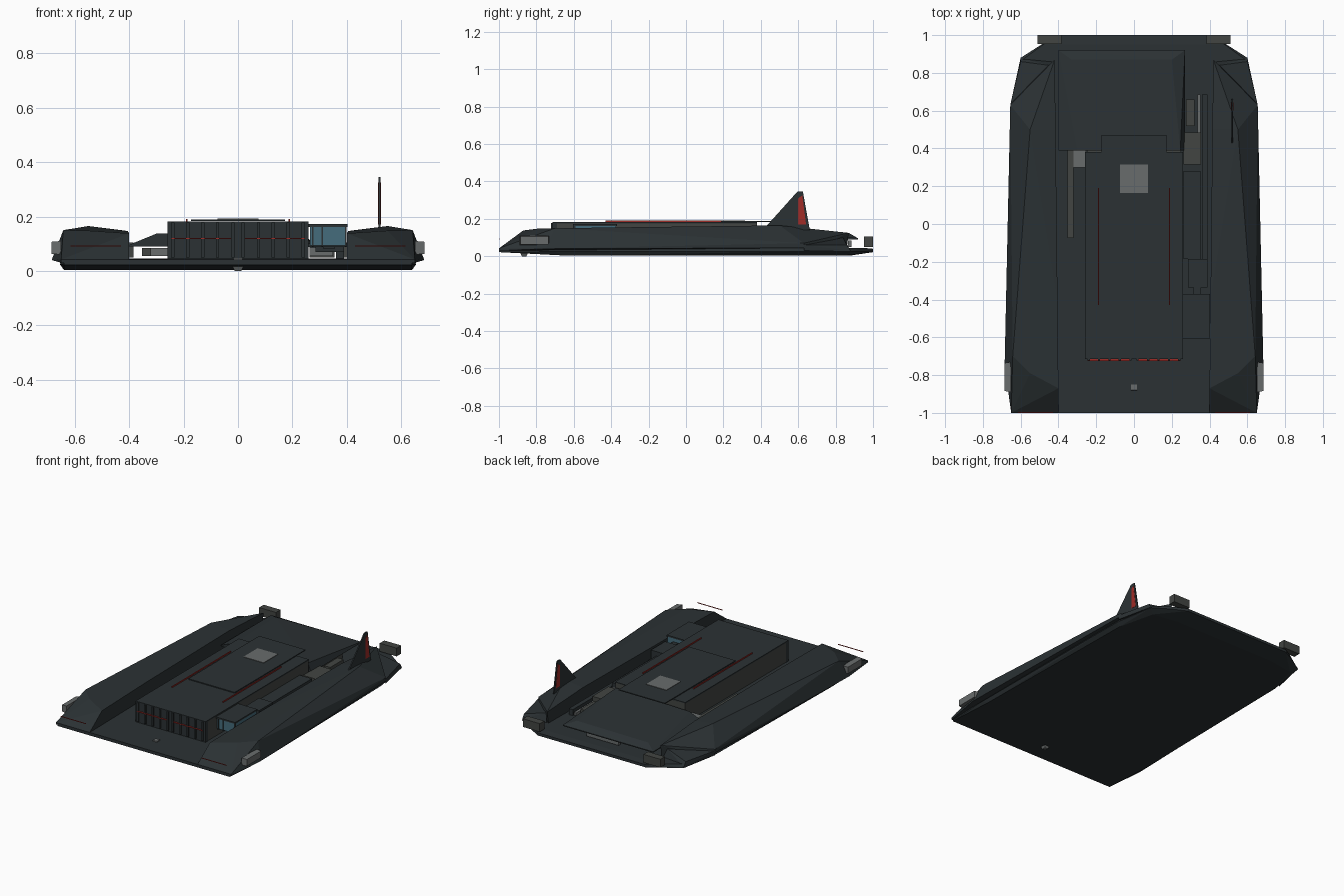
import bpy, bmesh
from mathutils import Vector


def mat(name, rgb):
    m = bpy.data.materials.new(name)
    m.diffuse_color = (*rgb, 1)
    return m


DARK = mat("dark_plating", (0.024, 0.031, 0.034))
GREY = mat("grey_metal", (0.055, 0.06, 0.055))
LIGHT = mat("light_metal", (0.14, 0.15, 0.15))
RED = mat("red_light", (0.35, 0.025, 0.02))
GLASS = mat("blue_glass", (0.06, 0.15, 0.2))


def finish(bm, name, material):
    bmesh.ops.recalc_face_normals(bm, faces=bm.faces)
    me = bpy.data.meshes.new(name)
    bm.to_mesh(me)
    bm.free()
    ob = bpy.data.objects.new(name, me)
    bpy.context.collection.objects.link(ob)
    me.materials.append(material)
    return ob


def hull(name, pts, material, mirror=False):
    """Faceted convex solid through the given corner points."""
    bm = bmesh.new()
    for p in pts:
        bm.verts.new(p)
    res = bmesh.ops.convex_hull(bm, input=bm.verts)
    loose = [v for v in bm.verts if not v.link_faces]
    bmesh.ops.delete(bm, geom=loose, context='VERTS')
    bmesh.ops.dissolve_limit(bm, angle_limit=0.01, verts=bm.verts, edges=bm.edges)
    ob = finish(bm, name, material)
    if mirror:
        ob.modifiers.new("mirror", 'MIRROR').use_mirror_merge = False
    return ob


def box(name, x, y, z, material, mirror=False):
    return hull(name, [(a, b, c) for a in x for b in y for c in z], material, mirror)


def both(pts):
    return pts + [(-x, y, z) for x, y, z in pts]


# Flat main hull with raked bow and chamfered stern
hull("main_hull", both([
    (0.64, -1, 0.022), (0.64, -0.65, 0.004), (0.62, 0.6, 0.004), (0.56, 0.85, 0.004),
    (0.38, 0.88, 0.004), (0.64, -1, 0.042), (0.655, -0.7, 0.025), (0.645, 0.6, 0.025),
    (0.60, 0.72, 0.025), (0.60, 0.88, 0.025), (0.49, 0.95, 0.025), (0.40, 1, 0.022),
    (0.40, 1, 0.04), (0.48, 0.95, 0.045), (0.59, 0.87, 0.045), (0.63, 0.6, 0.045)]), DARK)

# Long faceted side pods
hull("side_pod", [
    (0.40, -1, 0.03), (0.65, -1, 0.03), (0.65, -1, 0.042), (0.40, -1, 0.042),
    (0.685, -0.75, 0.04), (0.655, 0.63, 0.045), (0.60, 0.70, 0.045), (0.42, 0.86, 0.045),
    (0.655, 0.63, 0.07), (0.40, -0.87, 0.138), (0.55, -0.79, 0.148),
    (0.642, -0.70, 0.150), (0.55, 0.50, 0.165), (0.42, 0.87, 0.125),
    (0.405, -0.4, 0.146), (0.415, 0.5, 0.148)], DARK, True)

# Stern corner shoulders
hull("stern_shoulder", [
    (0.655, 0.63, 0.03), (0.60, 0.70, 0.03), (0.60, 0.88, 0.03), (0.43, 0.86, 0.04),
    (0.655, 0.63, 0.06), (0.60, 0.86, 0.06), (0.45, 0.84, 0.10)], DARK, True)

# Thrusters on bow flanks and stern
hull("bow_thruster", [(x, y, z) for x, ins in ((0.65, 0), (0.686, 0.006))
                      for y in (-0.89 + ins, -0.73 - ins)
                      for z in (0.06 + ins / 2, 0.11 - ins / 2)], LIGHT, True)
box("stern_thruster", (0.385, 0.51), (0.952, 1.0), (0.05, 0.105), GREY, True)

# Central cargo block with dark top and front skins
box("central_block", (-0.258, 0.258), (-0.71, 0.38), (0.043, 0.176), GREY)
box("block_roof", (-0.26, 0.26), (-0.715, 0.38), (0.174, 0.182), DARK)
box("block_front", (-0.26, 0.26), (-0.715, -0.69), (0.043, 0.182), DARK)
for i, x in enumerate((0.018, 0.075, 0.13, 0.185, 0.24)):
    box(f"front_slat_{i}", (x - 0.006, x + 0.006), (-0.722, -0.71), (0.05, 0.178), DARK, True)
box("front_light", (0.025, 0.245), (-0.724, -0.71), (0.117, 0.121), RED, True)

# Raised roof plate, hatch and roof lights
hull("roof_plate", [(s * x, y, z) for s in (-1, 1) for z in (0.183, 0.189)
                    for x, y in ((0.172, -0.28), (0.172, 0.47))], DARK)
box("roof_hatch", (-0.075, 0.075), (0.165, 0.315), (0.187, 0.192), LIGHT)
box("roof_light", (0.186, 0.191), (-0.43, 0.19), (0.181, 0.19), RED, True)

# Sloped engine cover behind the block
hull("engine_cover", [
    (-0.40, 0.39, 0.09), (0.27, 0.39, 0.09), (0.27, 0.92, 0.09), (-0.40, 0.92, 0.09),
    (-0.40, 0.92, 0.096), (-0.40, 0.39, 0.096), (0.27, 0.92, 0.096),
    (-0.30, 0.39, 0.137), (0.245, 0.39, 0.15), (0.20, 0.87, 0.125), (-0.33, 0.87, 0.12)], DARK)
box("cover_support", (-0.25, 0.25), (0.38, 0.75), (0.043, 0.092), GREY)
box("exhaust_bar", (-0.12, 0.12), (0.865, 0.885), (0.05, 0.085), LIGHT)

# Cockpit cabin beside the block
box("cabin_base", (0.26, 0.40), (-0.59, -0.37), (0.088, 0.10), DARK)
box("cabin_glass", (0.265, 0.398), (-0.60, -0.375), (0.094, 0.163), GLASS)
box("cabin_roof", (0.26, 0.402), (-0.605, -0.37), (0.162, 0.172), DARK)
for i, x in enumerate((0.275, 0.31, 0.396)):
    box(f"cabin_post_{i}", (x - 0.003, x + 0.003), (-0.604, -0.59), (0.09, 0.165), DARK)

# Corridor and machinery running aft from the cabin
box("corridor_neck", (0.315, 0.355), (-0.37, -0.32), (0.08, 0.14), DARK)
box("corridor_joint", (0.285, 0.39), (-0.335, -0.185), (0.07, 0.145), DARK)
box("corridor", (0.262, 0.35), (-0.185, 0.28), (0.055, 0.085), LIGHT)
box("corridor_top", (0.262, 0.352), (-0.185, 0.28), (0.085, 0.115), DARK)
box("outer_duct", (0.36, 0.39), (-0.32, 0.685), (0.045, 0.085), DARK)
box("aft_machine", (0.262, 0.355), (0.315, 0.485), (0.05, 0.10), GREY)
box("aft_tank", (0.275, 0.32), (0.52, 0.66), (0.05, 0.09), GREY)
box("aft_pipe", (0.335, 0.352), (0.32, 0.685), (0.05, 0.07), LIGHT)

# Conduits on the left deck
box("left_conduit", (-0.353, -0.32), (-0.075, 0.40), (0.055, 0.085), GREY)
box("left_conduit_link", (-0.325, -0.255), (0.30, 0.40), (0.055, 0.085), LIGHT)

# Tail fin with red panel
def plate(name, x, t, profile, material):
    return hull(name, [(x + s * t / 2, y, z) for s in (-1, 1) for y, z in profile], material)


plate("tail_fin", 0.52, 0.008, [(0.42, 0.15), (0.595, 0.345), (0.625, 0.345), (0.662, 0.14)], DARK)
plate("fin_panel", 0.52, 0.011, [(0.60, 0.17), (0.60, 0.31), (0.622, 0.325), (0.642, 0.17)], RED)

# Bow light strips and the nose sensor
box("bow_light", (0.43, 0.615), (-1.0, -0.996), (0.09, 0.094), RED, True)
hull("nose_sensor", [(x, y, z) for r, z in ((0.015, 0.048), (0.022, 0.02), (0.012, 0.0))
                     for x in (-r, r) for y in (-0.865 - r, -0.865 + r)], LIGHT)
